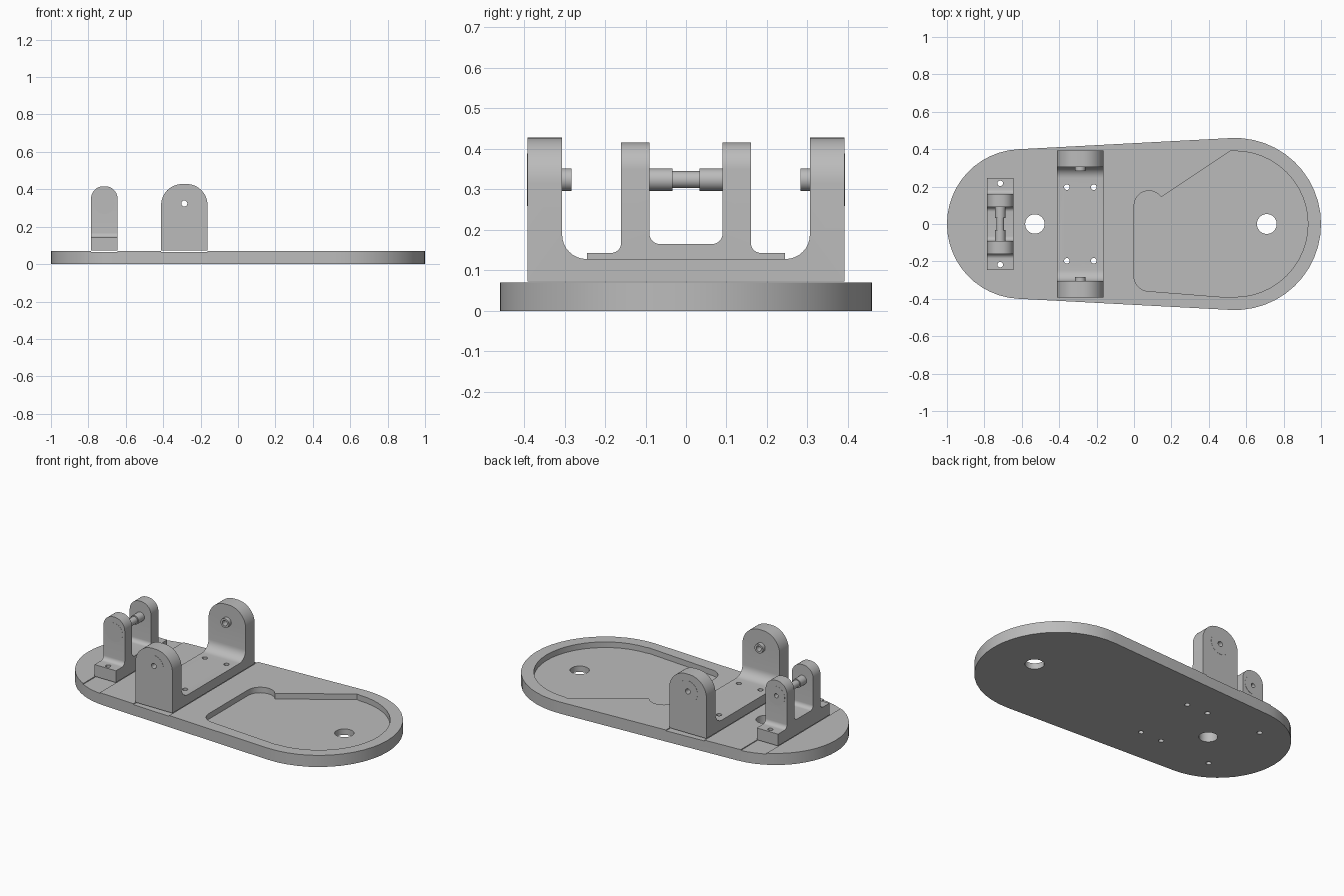
import bpy
import bmesh
from math import cos, sin, pi, radians, atan2
from mathutils import Vector

cube = bpy.data.objects.get("Cube")
if cube:
    bpy.data.objects.remove(cube, do_unlink=True)

GREY = (0.5, 0.5, 0.5, 1)
mat = bpy.data.materials.new("plain grey")
mat.use_nodes = True
mat.diffuse_color = GREY
mat.node_tree.nodes["Principled BSDF"].inputs["Base Color"].default_value = GREY


def arc(cx, cy, r, start, end, n=24):
    """Points on an arc, angles in degrees."""
    angles = [radians(start + (end - start) * i / n) for i in range(n + 1)]
    return [(cx + r * cos(a), cy + r * sin(a)) for a in angles]


def rounded(corners, n=8):
    """Polygon from (u, v, radius) corners, each rounded by its radius."""
    pts = []
    for i, (u, v, r) in enumerate(corners):
        p = Vector((u, v))
        if r == 0:
            pts.append((u, v))
            continue
        a = (Vector(corners[i - 1][:2]) - p).normalized()
        b = (Vector(corners[(i + 1) % len(corners)][:2]) - p).normalized()
        half = a.angle(b) / 2
        centre = p + (a + b).normalized() * (r / sin(half))
        reach = r * cos(half) / sin(half)
        d0, d1 = p + a * reach - centre, p + b * reach - centre
        start = atan2(d0.y, d0.x)
        turn = (atan2(d1.y, d1.x) - start + pi) % (2 * pi) - pi
        for k in range(n + 1):
            t = start + turn * k / n
            pts.append((centre.x + r * cos(t), centre.y + r * sin(t)))
    return pts


def prism(name, profile, axis, lo, hi):
    """Extrude a flat profile along an axis."""
    place = {"x": lambda u, v, w: (w, u, v),
             "y": lambda u, v, w: (u, w, v),
             "z": lambda u, v, w: (u, v, w)}[axis]
    bm = bmesh.new()
    low = [bm.verts.new(place(u, v, lo)) for u, v in profile]
    high = [bm.verts.new(place(u, v, hi)) for u, v in profile]
    bm.faces.new(low)
    bm.faces.new(high)
    for i in range(len(low)):
        bm.faces.new((low[i - 1], low[i], high[i], high[i - 1]))
    bmesh.ops.recalc_face_normals(bm, faces=bm.faces)
    mesh = bpy.data.meshes.new(name)
    bm.to_mesh(mesh)
    bm.free()
    mesh.materials.append(mat)
    obj = bpy.data.objects.new(name, mesh)
    bpy.context.collection.objects.link(obj)
    parts.append(obj)
    return obj


def rod(name, u, v, r, axis, lo, hi, n=32):
    return prism(name, arc(u, v, r, 0, 360, n)[:-1], axis, lo, hi)


def activate(obj):
    bpy.ops.object.select_all(action="DESELECT")
    obj.select_set(True)
    bpy.context.view_layer.objects.active = obj


def carve(obj, cutters, operation="DIFFERENCE"):
    activate(obj)
    for c in cutters:
        mod = obj.modifiers.new("carve", "BOOLEAN")
        mod.operation, mod.solver, mod.object = operation, "EXACT", c
        bpy.ops.object.modifier_apply(modifier=mod.name)


def discard(cutters):
    for c in cutters:
        parts.remove(c)
        bpy.data.objects.remove(c, do_unlink=True)


def bracket(name, profile, x, half, top, radius):
    """Cross-section along x, trimmed to walls with rounded tops."""
    obj = prism(name, profile, "x", x - 0.2, x + 0.2)
    trim = prism("trim", rounded([(x - half, 0, 0), (x + half, 0, 0),
                                  (x + half, top, radius), (x - half, top, radius)], 12),
                 "y", -0.6, 0.6)
    carve(obj, [trim], "INTERSECT")
    discard([trim])
    return obj


def mirrored(half_profile):
    return half_profile + [(-u, v, r) for u, v, r in reversed(half_profile)]


parts = []
TOP, SEAT, AXIS_Z = 0.07, 0.072, 0.324
BIG_X, SMALL_X = -0.287, -0.715

# Base plate with tapered sides and round ends
plate = prism("base_plate", arc(0.54, 0, 0.46, -93, 93) + arc(-0.6, 0, 0.4, 93, 267),
              "z", 0, TOP)

# Shallow tray, large holes and bracket grooves
tray = rounded([(0, 0.353, 0.08), (0, -0.353, 0.08), (0.52, -0.394, 0)])
tray += arc(0.54, 0, 0.39, -90, 90) + [(0.52, 0.394)]
cuts = [prism("tray_cut", tray, "z", 0.036, 0.2),
        rod("front_hole", 0.71, 0, 0.053, "z", -0.1, 0.2),
        rod("rear_hole", -0.53, 0, 0.052, "z", -0.1, 0.2)]
for x, half in ((BIG_X, 0.124), (SMALL_X, 0.071)):
    cuts.append(prism("groove", [(x - half, 0.065), (x + half, 0.065),
                                 (x + half, 0.2), (x - half, 0.2)], "y", -0.6, 0.6))
carve(plate, cuts)
discard(cuts)

# Large bracket: a wide U
large = bracket("large_bracket", rounded(mirrored([
    (0.392, SEAT, 0), (0.392, 0.6, 0), (0.306, 0.6, 0), (0.306, 0.128, 0.06)])),
    BIG_X, 0.124, 0.428, 0.112)

# Small bracket: two uprights on a flanged foot
small = bracket("small_bracket", rounded(mirrored([
    (0.245, SEAT, 0), (0.245, 0.143, 0), (0.16, 0.143, 0.025),
    (0.16, 0.6, 0), (0.09, 0.6, 0), (0.09, 0.165, 0.025)])),
    SMALL_X, 0.071, 0.416, 0.066)

# Screw holes through brackets and plate
screws = [rod("screw_hole", x, s * y, 0.015, "z", -0.1, 0.22, 16)
          for x, y in ((BIG_X - 0.072, 0.197), (BIG_X + 0.072, 0.197), (SMALL_X, 0.217))
          for s in (-1, 1)]
carve(plate, screws)
carve(large, screws[:4])
carve(small, screws[4:])
discard(screws)

# Hollow pivot pins with flush heads in the large bracket
bore = rod("bore", BIG_X, AXIS_Z, 0.016, "y", -0.6, 0.6, 20)
carve(large, [bore])
for side, s in (("right", -1), ("left", 1)):
    sleeve = rod(side + "_pivot_sleeve", BIG_X, AXIS_Z, 0.028, "y", s * 0.283, s * 0.35)
    head = rod(side + "_pivot_head", BIG_X, AXIS_Z, 0.065, "y", s * 0.35, s * 0.393)
    carve(sleeve, [bore])
    carve(head, [bore])
discard([bore])

# Stepped axle and flush heads in the small bracket
rod("axle_core", SMALL_X, AXIS_Z, 0.021, "y", -0.1, 0.1)
for side, s in (("front", -1), ("back", 1)):
    rod(side + "_axle_collar", SMALL_X, AXIS_Z, 0.0275, "y", s * 0.033, s * 0.12)
    cap = rod(side + "_axle_head", SMALL_X, AXIS_Z, 0.057, "y", s * 0.12, s * 0.161)
    if s > 0:
        socket = rod("socket", SMALL_X, AXIS_Z, 0.013, "y", 0.13, 0.3, 16)
        carve(cap, [socket])
        carve(small, [socket])
        discard([socket])

for obj in parts:
    activate(obj)
    bpy.ops.object.shade_smooth_by_angle(angle=radians(30))
